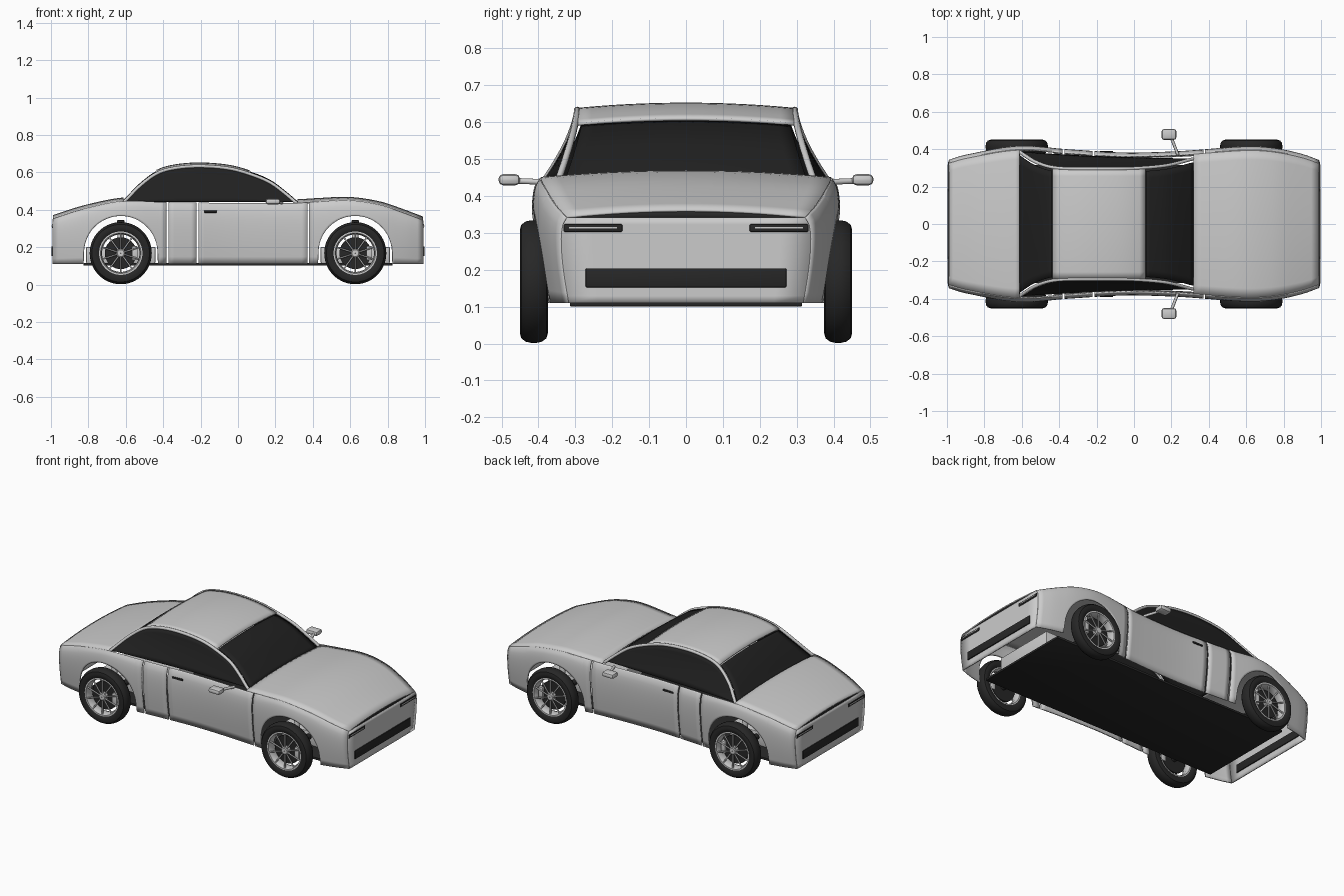
import bpy, bmesh, math
from mathutils import Vector

if "Cube" in bpy.data.objects:
    bpy.data.objects.remove(bpy.data.objects["Cube"])

def mat(name, v):
    m = bpy.data.materials.new(name)
    m.diffuse_color = (v, v, v, 1)
    m.use_nodes = True
    m.node_tree.nodes["Principled BSDF"].inputs["Base Color"].default_value = m.diffuse_color
    return m

BLACK, GLASS = mat("black", 0.02), mat("dark_glass", 0.015)

def finish(bm, name, material=None, angle=35):
    bmesh.ops.recalc_face_normals(bm, faces=bm.faces)
    me = bpy.data.meshes.new(name)
    bm.to_mesh(me)
    bm.free()
    ob = bpy.data.objects.new(name, me)
    bpy.context.collection.objects.link(ob)
    if material:
        me.materials.append(material)
    bpy.ops.object.select_all(action='DESELECT')
    ob.select_set(True)
    bpy.context.view_layer.objects.active = ob
    bpy.ops.object.shade_smooth_by_angle(angle=math.radians(angle))
    return ob

def grid(name, rows, material=None, thick=0.008, closed=False):
    bm = bmesh.new()
    vs = [[bm.verts.new(p) for p in r] for r in rows]
    n, m = len(vs), len(vs[0])
    for i in range(n if closed else n - 1):
        for j in range(m - 1):
            a, b = vs[i], vs[(i + 1) % n]
            bm.faces.new((a[j], a[j + 1], b[j + 1], b[j]))
    ob = finish(bm, name, material)
    if thick:
        s = ob.modifiers.new("thickness", 'SOLIDIFY')
        s.thickness, s.offset = thick, 0
    return ob

def box(name, c, size, material=None, bevel=0.004):
    bm = bmesh.new()
    bmesh.ops.create_cube(bm, size=1)
    for v in bm.verts:
        v.co = Vector([v.co[i] * size[i] + c[i] for i in range(3)])
    if bevel:
        bmesh.ops.bevel(bm, geom=bm.edges[:], offset=bevel, segments=2, affect='EDGES', profile=0.5)
    return finish(bm, name, material)

def tube(name, pts, r, material=None):
    cu = bpy.data.curves.new(name, 'CURVE')
    cu.dimensions, cu.bevel_depth, cu.bevel_resolution, cu.use_fill_caps = '3D', r, 3, True
    sp = cu.splines.new('POLY')
    sp.points.add(len(pts) - 1)
    for p, q in zip(sp.points, pts):
        p.co = (*q, 1)
    ob = bpy.data.objects.new(name, cu)
    bpy.context.collection.objects.link(ob)
    if material:
        cu.materials.append(material)

def interp(pts, x):
    # smooth cubic through the points
    x = min(max(x, pts[0][0]), pts[-1][0])
    n = len(pts)
    def slope(i):
        a, b = pts[max(i - 1, 0)], pts[min(i + 1, n - 1)]
        return (b[1] - a[1]) / (b[0] - a[0])
    i = next(k for k in range(n - 1) if x <= pts[k + 1][0])
    (x0, y0), (x1, y1) = pts[i], pts[i + 1]
    h = x1 - x0
    t = (x - x0) / h
    return ((2*t**3 - 3*t*t + 1) * y0 + (t**3 - 2*t*t + t) * h * slope(i)
            + (3*t*t - 2*t**3) * y1 + (t**3 - t*t) * h * slope(i + 1))

def span(a, b, n):
    return [a + (b - a) * i / n for i in range(n + 1)]

# Body curves: half width, shoulder height, cross-section, roof line, cabin base
WIDTH = [(-.988, .34), (-.9, .366), (-.62, .413), (-.35, .395), (-.05, .378), (.25, .386),
         (.6, .411), (.75, .402), (.9, .37), (.988, .338)]
TOP = [(-.988, .35), (-.82, .403), (-.61, .444), (-.4, .439), (-.2, .436), (.3, .434),
       (.43, .441), (.595, .447), (.755, .424), (.86, .39), (.988, .342)]
SECTION = [(0, .94), (.3, .975), (.55, .995), (.78, 1), (.93, .985), (1, .955)]
ROOF = [(-.61, .455), (-.525, .543), (-.43, .612), (-.33, .64), (-.2, .649), (-.05, .637),
        (.06, .608), (.17, .563), (.25, .505), (.32, .445)]
BASE = [(-.61, .385), (-.2, .362), (.32, .347)]
AX, AZ, AR, BOT, END = .627, .17, .197, .11, .988

def top(x): return interp(TOP, x)
def side_y(x, z): return interp(WIDTH, x) * interp(SECTION, (z - BOT) / (top(x) - BOT))
def roof(x): return interp(ROOF, x)
def cabin_y(x, z):
    s = min(max((z - .44) / .19, 0), 1)
    return .295 + (interp(BASE, x) - .295) * (1 - s) ** 1.4

def sill(x):
    d = abs(abs(x) - AX)
    return AZ + math.sqrt(max(AR * AR - d * d, 0)) if d <= AR + 1e-6 else BOT

# Side panels with wheel arches and open shut lines
arch = [c + AR * math.cos(math.pi * k / 24) for c in (-AX, AX) for k in range(25)]
arch += [c + d for c in (-AX, AX) for d in (-AR - .002, AR + .002)]
for name, a, b in (("rear_fender", -END, -.382), ("rear_quarter", -.372, -.221),
                   ("door", -.212, .371), ("front_fender", .381, END)):
    xs = sorted([x for x in arch if a < x < b] +
                [x for x in span(a, b, max(4, int((b - a) / .03))) if abs(abs(x) - AX) > AR + .004])
    for s in (-1, 1):
        rows = []
        for x in xs:
            z0, z1 = sill(x), top(x)
            zs = [z0 + (z1 - z0) * (1 - (1 - t) ** 1.5) for t in span(0, 1, 12)]
            rows.append([(x, s * side_y(x, z), z) for z in zs])
        grid(name, rows)

# Hood and trunk lid, crowned across
def deck_z(x, u): return top(x) + .018 * (1 - u * u)
for name, a, b in (("trunk_lid", -END, -.612), ("hood", .318, END)):
    grid(name, [[(x, u * side_y(x, top(x)), deck_z(x, u)) for u in span(-1, 1, 16)]
                for x in span(a, b, 16)])

# End panels, shadow gaps, lamps and air slots
for s, end in ((-1, "rear"), (1, "front")):
    x, zt = s * END, top(s * END)
    grid(end + "_panel", [[(x, u * side_y(x, z), z) for u in span(-1, 1, 8)]
                          for z in span(BOT, zt, 12)])
    grid(end + "_shut_line", [[(s * .984, u * .31, zt - .006 + k * (.012 + .012 * (1 - u * u)))
                               for u in span(-1, 1, 12)] for k in (0, 1)], BLACK, .006)
    box(end + "_air_slot", (s * .988, 0, .178), (.02, .545, .052), BLACK)
    for t in (-1, 1):
        box(end + "_lamp", (s * .984, t * .252, .313), (.022, .16, .022), BLACK)
        box(end + "_lamp_strip", (s * .993, t * .252, .314), (.008, .13, .005), None, .001)

# Roof, windshield and rear window
US = span(-1, 1, 16)
grid("roof", [[(x, u * .293, roof(x) - .014 * u * u) for u in US] for x in span(-.435, .06, 16)])
for name, a, b in (("windshield", .064, .318), ("rear_window", -.612, -.439)):
    rows = []
    for x in span(a, b, 12):
        w = cabin_y(x, roof(x) - .014) - .018
        rows.append([(x, u * w, roof(x) - .005 - .012 * u * u) for u in US])
    grid(name, rows, GLASS, .006)

# Side windows and roof rails
for s in (-1, 1):
    rows = []
    for x in span(-.595, .295, 40):
        hi = max(roof(x) - .024, .447)
        rows.append([(x, s * cabin_y(x, z), z) for z in span(.443, hi, 8)])
    grid("side_window", rows, GLASS, .006)
    tube("roof_rail", [(x, s * cabin_y(x, roof(x) - .016), roof(x) - .016)
                       for x in span(-.61, .315, 48)], .009)
    # Door handle and mirror
    box("door_handle", (-.147, s * .383, .39), (.072, .014, .012), BLACK)
    tube("mirror_stalk", [(.235, s * .37, .437), (.2, s * .46, .441)], .008)
    box("mirror", (.187, s * .479, .444), (.078, .058, .03), None, .012)

# Floor pan and running gear
box("floor", (0, 0, .108), (1.65, .63, .014), BLACK, .002)
for ax in (-AX, AX):
    box("subframe", (ax, 0, .158), (.37, .4, .085))
    tube("axle", [(ax, -.4, .168), (ax, .4, .168)], .018, BLACK)
    for s in (-1, 1):
        tube("strut", [(ax, s * .33, .17), (ax, s * .31, .335)], .018)
        box("strut_mount", (ax, s * .31, .335), (.04, .04, .02), BLACK)

# Wheels
def lathe(name, c, s, prof, material=None, n=56):
    rows = []
    for k in range(n):
        a = 2 * math.pi * k / n
        rows.append([(c[0] + r * math.cos(a), c[1] + s * y, c[2] + r * math.sin(a)) for r, y in prof])
    return grid(name, rows, material, 0, True)

TYRE = [(.112, -.028), (.122, -.035), (.14, -.038), (.154, -.034), (.163, -.022), (.166, -.008),
        (.166, .008), (.163, .022), (.154, .034), (.14, .038), (.122, .035), (.112, .028), (.112, -.028)]
RIM = [(.116, -.03), (.108, -.03), (.1, -.01), (.104, .02), (.108, .031), (.116, .031), (.116, -.03)]
DISC = [(.001, -.012), (.085, -.012), (.085, 0), (.001, 0)]
HUB = [(.001, .0), (.024, .0), (.024, .024), (.018, .029), (.001, .029)]
for ax in (-AX, AX):
    for s in (-1, 1):
        c = (ax, s * .4125, .168)
        lathe("tyre", c, s, TYRE, BLACK)
        lathe("rim", c, s, RIM)
        lathe("brake_disc", c, s, DISC, BLACK)
        lathe("hub", c, s, HUB, None, 24)
        box("brake_caliper", (ax + .075, c[1], .168), (.03, .03, .075))
        for k in range(10):
            a = 2 * math.pi * (k + .5) / 10
            d = Vector((math.cos(a), 0, math.sin(a)))
            o = Vector((c[0], c[1] + s * .022, c[2]))
            tube("spoke", [o + d * .018, o + d * .108], .0045)
